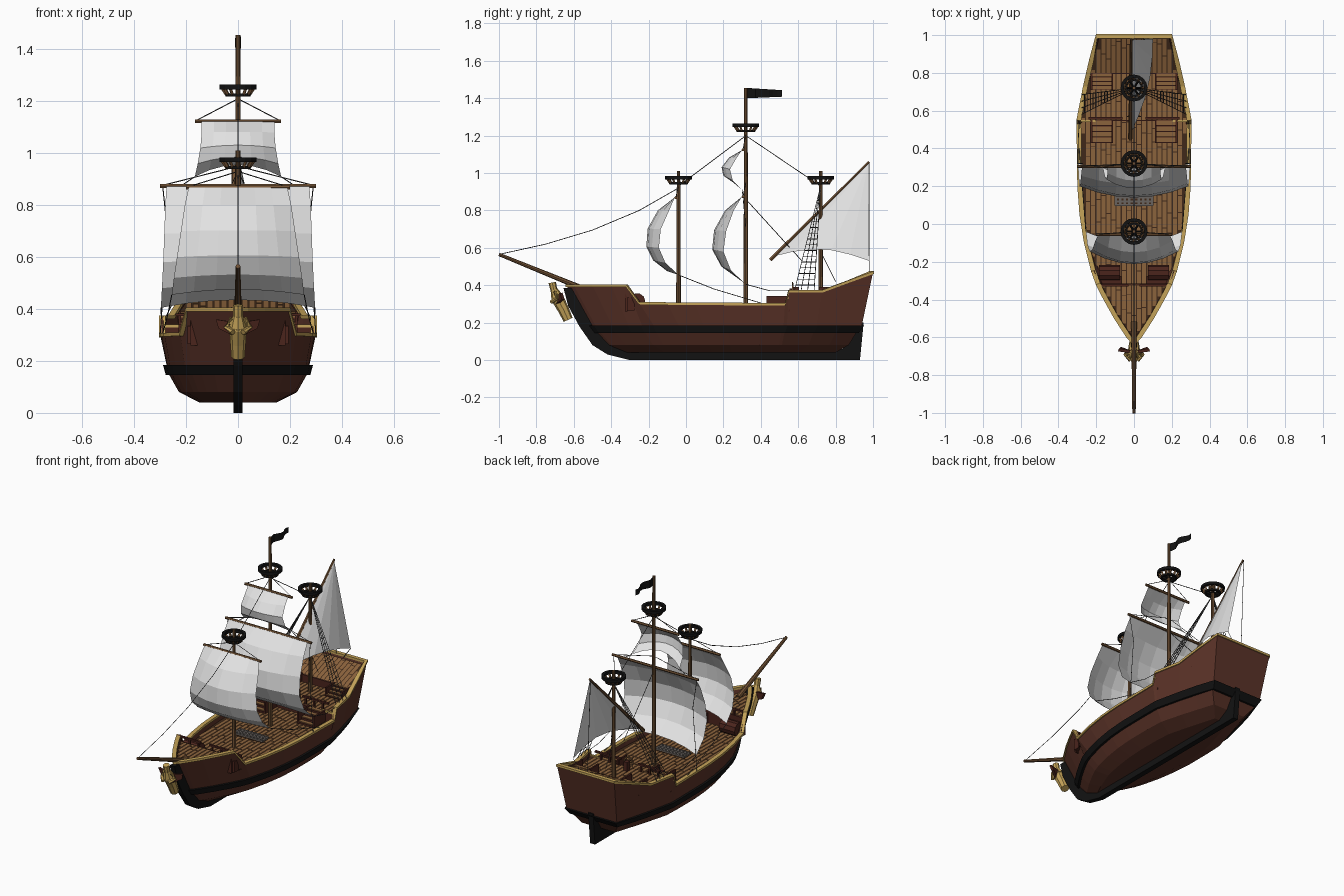
import bpy, bmesh, math, random
from mathutils import Vector, Matrix

if "Cube" in bpy.data.objects:
    bpy.data.objects.remove(bpy.data.objects["Cube"])
random.seed(3)

def mat(name, r, g, b):
    m = bpy.data.materials.new(name)
    m.diffuse_color = (r, g, b, 1)
    m.use_nodes = True
    m.node_tree.nodes["Principled BSDF"].inputs["Base Color"].default_value = m.diffuse_color
    return m

HULL = mat("hull_brown", .105, .033, .021)
GOLD = mat("gold_trim", .56, .37, .10)
WOOD = mat("deck_wood", .26, .125, .045)
GAP = mat("deck_gap", .05, .022, .01)
SAIL = mat("sail_white", .76, .76, .76)
BLACK = mat("black", .006, .006, .006)
SPAR = mat("spar_wood", .17, .085, .035)
RED = mat("dark_red_wood", .07, .018, .012)
GREY = mat("grating_grey", .14, .125, .115)
ROPE = mat("rope", .05, .05, .05)

def obj(name, verts, faces, m):
    me = bpy.data.meshes.new(name)
    me.from_pydata([tuple(v) for v in verts], [], faces)
    bm = bmesh.new(); bm.from_mesh(me)
    bmesh.ops.recalc_face_normals(bm, faces=bm.faces)
    bm.to_mesh(me); bm.free()
    me.materials.append(m)
    o = bpy.data.objects.new(name, me)
    bpy.context.collection.objects.link(o)
    return o

def box(name, c, s, m, rot=(0, 0, 0)):
    v = [(x*s[0]/2, y*s[1]/2, z*s[2]/2) for x in (-1, 1) for y in (-1, 1) for z in (-1, 1)]
    o = obj(name, v, [(0, 1, 3, 2), (4, 6, 7, 5), (0, 4, 5, 1), (2, 3, 7, 6), (0, 2, 6, 4), (1, 5, 7, 3)], m)
    o.location, o.rotation_euler = c, rot
    return o

def tubes(name, paths, r, m, n=6, r2=None):
    # one object holding several straight or bent tubes
    V, F = [], []
    for pts in paths:
        pts = [Vector(p) for p in pts]
        b = len(V)
        for i, p in enumerate(pts):
            d = (pts[min(i+1, len(pts)-1)] - pts[max(i-1, 0)]).normalized()
            a = d.cross(Vector((0, 0, 1)) if abs(d.z) < .95 else Vector((0, 1, 0))).normalized()
            c = d.cross(a)
            rr = r + ((r2 or r) - r)*i/(len(pts)-1)
            V += [p + rr*(a*math.cos(k*math.tau/n) + c*math.sin(k*math.tau/n)) for k in range(n)]
        for i in range(len(pts)-1):
            F += [(b+i*n+k, b+i*n+(k+1) % n, b+i*n+n+(k+1) % n, b+i*n+n+k) for k in range(n)]
        F += [tuple(range(b, b+n)), tuple(range(len(V)-n, len(V)))]
    return obj(name, V, F, m)

def ring_mesh(name, R, r, c, m, n=16, rot=None):
    pts = [(R+r*a, h*r) for a, h in ((1, 1), (1, -1), (-1, -1), (-1, 1))]
    V = [Vector((q*math.cos(i*math.tau/n), q*math.sin(i*math.tau/n), h)) for i in range(n) for q, h in pts]
    F = [(i*4+k, i*4+(k+1) % 4, (i+1) % n*4+(k+1) % 4, (i+1) % n*4+k) for i in range(n) for k in range(4)]
    o = obj(name, V, F, m)
    o.location, o.rotation_euler = c, rot or (0, 0, 0)

def interp(tab, x):
    if x <= tab[0][0]: return tab[0][1]
    for (a, p), (b, q) in zip(tab, tab[1:]):
        if x <= b: return p + (q-p)*(x-a)/(b-a)
    return tab[-1][1]

# hull: plan width and sheer height along y, stacked outlines
WIDTH = [(-.64, 0), (-.6, .035), (-.5, .10), (-.34, .19), (-.2, .24), (0, .28), (.2, .295), (.56, .3), (.8, .25), (1, .2)]
SHEER = [(-.64, .4), (-.32, .4), (-.25, .305), (.53, .3), (.55, .37), (.73, .37), (1, .47)]
YS = [-.64, -.6, -.5, -.4, -.32, -.25, -.1, .05, .2, .4, .53, .55, .73, .87, 1]

def outline(z, y0, y1, k, s):
    right = []
    for y in YS:
        t = (y+.64)/1.64
        w = interp(WIDTH, y)*k*(1 - (1-s)*max(0, (t-.55)/.45)**2)
        right.append(Vector((w, y0+(y1-y0)*t, interp(SHEER, y) if z is None else z)))
    return right + [Vector((-p.x, p.y, p.z)) for p in right[:0:-1]]

LV = [outline(.04, -.34, .8, .5, .5), outline(.08, -.43, .87, .77, .75), outline(.145, -.49, .91, .89, .9),
      outline(.185, -.52, .94, .925, .95), outline(None, -.64, 1, 1, 1)]
N = len(LV[0])
F = [(l*N+i, l*N+(i+1) % N, l*N+N+(i+1) % N, l*N+N+i) for l in range(4) for i in range(N)] + [tuple(range(N))]
hull = obj("hull", [p for l in LV for p in l], F, HULL)
sol = hull.modifiers.new("thickness", 'SOLIDIFY'); sol.thickness = .012; sol.offset = -1

def band(name, lo, hi, out, inn, m):
    V = []
    for i in range(N):
        t = lo[(i+1) % N] - lo[i-1]
        nrm = Vector((t.y, -t.x, 0)).normalized()
        V += [lo[i]+nrm*out, hi[i]+nrm*out, hi[i]+nrm*inn, lo[i]+nrm*inn]
    obj(name, V, [(i*4+k, i*4+(k+1) % 4, (i+1) % N*4+(k+1) % 4, (i+1) % N*4+k) for i in range(N) for k in range(4)], m)

band("wale", LV[2], LV[3], .014, -.004, BLACK)
dz = Vector((0, 0, 1))
band("gold_rail", [p-dz*.009 for p in LV[4]], [p+dz*.005 for p in LV[4]], .005, -.02, GOLD)

# stem, keel and rudder in one profile
prof = [(-.655, .385), (-.63, .29), (-.57, .18), (-.5, .08), (-.42, .03), (-.3, 0), (.93, 0), (.95, .2), (.87, .2),
        (.84, .06), (-.28, .05), (-.42, .12), (-.5, .22), (-.6, .385)]
P = len(prof)
obj("keel_and_rudder", [(s*.017, y, z) for s in (-1, 1) for y, z in prof],
    [tuple(range(P)), tuple(range(P, 2*P))] + [(i, (i+1) % P, P+(i+1) % P, P+i) for i in range(P)], BLACK)

# planked decks
def deck(name, y0, y1, z0, z1):
    zz = lambda y: z0 + (z1-z0)*(y-y0)/(y1-y0)
    hw = lambda y: max(.001, interp(WIDTH, y) - .018)
    st = [y0+(y1-y0)*i/12 for i in range(13)]
    obj(name+"_base", [(s*hw(y), y, zz(y)-.004) for y in st for s in (-1, 1)],
        [(2*i, 2*i+1, 2*i+3, 2*i+2) for i in range(12)], GAP)
    V, Q, pw = [], [], .027
    for k in range(-11, 12):
        fit = [y0+(y1-y0)*j/100 for j in range(101) if hw(y0+(y1-y0)*j/100) > abs(k*pw)+pw*.4]
        if not fit: continue
        a, end = fit[0], fit[-1]
        while a < end-.01:
            b = min(end, a+random.uniform(.07, .18))
            n = len(V)
            V += [(k*pw+s*pw*.4, y, zz(y)) for y, s in ((a, -1), (a, 1), (b-.005, 1), (b-.005, -1))]
            Q.append((n, n+1, n+2, n+3)); a = b
    obj(name+"_planks", V, Q, WOOD)

deck("fore_deck", -.61, -.32, .37, .37)
deck("main_deck", -.32, .55, .27, .27)
deck("quarter_deck", .55, .8, .335, .335)
deck("poop_deck", .8, .985, .385, .45)
for nm, y, za, zb in (("fore", -.32, .26, .366), ("quarter", .55, .26, .331), ("poop", .8, .32, .381)):
    box(nm+"_bulkhead", (0, y, (za+zb)/2), (interp(WIDTH, y)*2-.03, .012, zb-za), RED)

# stairs with wooden treads
def stairs(name, x, y, z, w, run, rise):
    for i in range(4):
        h = rise*(i+1)/4
        box(name+"_riser", (x, y+run*(i+.5)/4, z+h/2-.003), (w, abs(run)/4, h-.006), RED)
        box(name+"_tread", (x, y+run*(i+.5)/4, z+h-.002), (w, abs(run)/4*.8, .005), WOOD)
    for s in (-1, 1):
        box(name+"_side", (x+s*w/2, y+run/2, z+rise*.55), (.01, abs(run), rise*1.1), RED)

for s in (-1, 1):
    stairs("quarter_stairs", s*.17, .43, .27, .11, .12, .065)
    stairs("poop_stairs", s*.17, .71, .335, .11, .09, .05)
    # barrels, gold-edged end posts
    tubes("barrel", [[(s*.13+d, -.26, .315) for d in (-.055, 0, .055)]], .042, RED, 10)
    box("fore_steps", (s*.13, -.295, .3), (.13, .04, .07), RED)
    box("step_trim", (s*.25, .545, .335), (.09, .012, .012), GOLD)
    for i in range(3):
        box("quarter_rail_post", (s*(.08+.06*i), .56, .355), (.01, .01, .04), RED)
    box("quarter_rail", (s*.15, .56, .378), (.18, .014, .01), RED)
    box("fore_rail", (s*.11, -.325, .4), (.16, .012, .01), RED)
    for i in range(3):
        box("fore_rail_post", (s*(.05+.06*i), -.325, .38), (.01, .01, .03), RED)

# deck grating
box("grating_base", (0, .13, .274), (.2, .065, .008), GAP)
for i in range(9):
    box("grating_bar", (-.096+.024*i, .13, .28), (.013, .065, .008), GREY)
for i in range(4):
    box("grating_cross", (0, .1+.02*i, .281), (.2, .01, .008), GREY)

# steering wheel
box("wheel_post", (0, .59, .36), (.025, .03, .06), RED)
ring_mesh("wheel_rim", .028, .004, (0, .57, .38), SPAR, 12, (math.pi/2, 0, 0))
tubes("wheel_spokes", [[(-.038*math.cos(a), .57, .38-.038*math.sin(a)), (.038*math.cos(a), .57, .38+.038*math.sin(a))]
                       for a in (0, math.pi/4, math.pi/2, 3*math.pi/4)], .003, SPAR, 4)

# masts and crow's nests
for nm, y, top, nest in (("fore", -.04, 1.01, .945), ("main", .32, 1.455, 1.225), ("mizzen", .72, 1.01, .945)):
    tubes(nm+"_mast", [[(0, y, .25), (0, y, top)]], .013, SPAR, 8, .009)
    ring_mesh(nm+"_nest_rim", .062, .009, (0, y, nest+.03), BLACK)
    ring_mesh(nm+"_nest_base", .043, .006, (0, y, nest), BLACK)
    A = [i*math.tau/12 for i in range(12)]
    tubes(nm+"_nest_staves", [[(.043*math.cos(a), y+.043*math.sin(a), nest), (.061*math.cos(a), y+.061*math.sin(a), nest+.027)]
                              for a in A], .007, SPAR, 4)
    tubes(nm+"_nest_spokes", [[(0, y, nest), (.043*math.cos(a), y+.043*math.sin(a), nest)] for a in A[::2]], .006, BLACK, 4)

# yards and bowsprit
for nm, y, z, w in (("fore", -.055, .868, .2), ("main", .305, .874, .3), ("top", .305, 1.124, .165)):
    tubes(nm+"_yard", [[(-w, y, z), (w, y, z)]], .008, SPAR)
tubes("lateen_yard", [[(-.02, .45, .535), (-.015, .98, 1.06)]], .011, SPAR, 6, .007)
tubes("bowsprit", [[(0, -.52, .37), (0, -1, .565)]], .015, SPAR, 8, .009)

# square sails: rows of height, half width, centre y, edge y
def sail(name, rows, arch):
    V, n = [], 6
    for j, (z, w, yc, ye) in enumerate(rows):
        for i in range(n+1):
            u = 2*i/n - 1
            V.append((u*w, ye+(yc-ye)*(1-u*u), z+arch*(1-u*u)*(j/(len(rows)-1))**2))
    obj(name, V, [(j*(n+1)+i, j*(n+1)+i+1, (j+1)*(n+1)+i+1, (j+1)*(n+1)+i) for j in range(len(rows)-1) for i in range(n)], SAIL)

sail("fore_sail", [(.87, .19, -.06, -.06), (.8, .205, -.15, -.09), (.7, .22, -.205, -.135), (.6, .235, -.212, -.145),
                   (.52, .247, -.175, -.11), (.455, .255, -.1, -.04)], .02)
sail("main_sail", [(.875, .275, .3, .3), (.8, .28, .21, .255), (.69, .284, .15, .215), (.58, .288, .14, .2),
                   (.48, .293, .19, .24), (.405, .297, .28, .32)], .03)
sail("top_sail", [(1.123, .14, .3, .3), (1.08, .14, .23, .27), (1.02, .145, .19, .235), (.96, .155, .2, .25),
                  (.91, .166, .25, .3)], .045)

# lateen sail: rows from the yard's low end and the loose corner up to the peak
low, peak, clew = Vector((-.02, .47, .555)), Vector((-.012, .975, 1.05)), Vector((.1, .98, .53))
V = []
for j in range(6):
    for i in range(6):
        a, b = low.lerp(peak, j/5), clew.lerp(peak, j/5)
        e = math.sin(math.pi*i/5)
        V.append(a.lerp(b, i/5) + Vector((.035*e*(1-j/5), 0, .05*e*(1-j/5))))
obj("lateen_sail", V, [(j*6+i, j*6+i+1, j*6+i+7, j*6+i+6) for j in range(5) for i in range(5)], SAIL)

# flag
obj("flag", [(-.012*math.sin(i*1.1)*min(1, i/2), .325+.0235*i, z) for i in range(9) for z in (1.4+.001*i, 1.455-.0015*i)],
    [(2*i, 2*i+1, 2*i+3, 2*i+2) for i in range(8)], BLACK)

# stays, lifts, sheets
R = [[(0, -1, .565), (0, -.75, .62), (0, -.5, .695), (0, -.25, .8), (0, -.04, .92)],
     [(0, -.04, .93), (0, .32, 1.2)], [(0, .32, 1.2), (0, .72, .93)], [(0, .32, .86), (0, .62, .53)],
     [(.1, .98, .53), (.05, .98, .46)], [(-.02, .98, 1.06), (0, .98, .47)], [(0, .72, .58), (0, .8, .42)]]
for s in (-1, 1):
    R += [[(s*.255, -.04, .455), (s*.27, .15, .38), (s*.29, .4, .305)], [(s*.297, .32, .405), (s*.295, .45, .37), (s*.285, .62, .37)],
          [(s*.3, .305, .874), (0, .32, .95)], [(s*.165, .305, 1.124), (0, .32, 1.21)], [(s*.2, -.055, .868), (0, -.04, .93)],
          [(s*.29, .305, .874), (s*.272, .32, .7), (s*.3, .32, .3)], [(s*.166, .3, .91), (s*.22, .305, .874)]]
tubes("rigging", R, .002, ROPE, 4)

# mizzen shrouds with ratlines
S = []
for s in (-1, 1):
    top = Vector((0, .72, .93))
    feet = [Vector((s*.278, .58+.035*i, .37)) for i in range(4)]
    S += [[f, top] for f in feet]
    S += [[f.lerp(top, j*.055) for f in feet] for j in range(1, 13)]
tubes("mizzen_shrouds", S, .002, ROPE, 4)

# figurehead: robe, chest, head, arms and wings
tubes("figurehead_robe", [[(0, -.63, .215), (0, -.655, .27), (0, -.69, .335)]], .026, GOLD, 8, .034)
tubes("figurehead_chest", [[(0, -.685, .325), (0, -.705, .375)]], .036, GOLD, 8, .02)
tubes("figurehead_head", [[(0, -.705, .37), (0, -.71, .39), (0, -.715, .415)]], .018, GOLD, 8, .02)
for s in (-1, 1):
    tubes("figurehead_arm", [[(s*.025, -.7, .365), (s*.045, -.69, .33), (s*.02, -.72, .31)]], .011, GOLD, 6)
    w = obj("figurehead_wing", [(s*.015, -.67, .35), (s*.08, -.66, .36), (s*.07, -.65, .325), (s*.02, -.68, .3)], [(0, 1, 2, 3)], RED)
    w.modifiers.new("thickness", 'SOLIDIFY').thickness = .015
